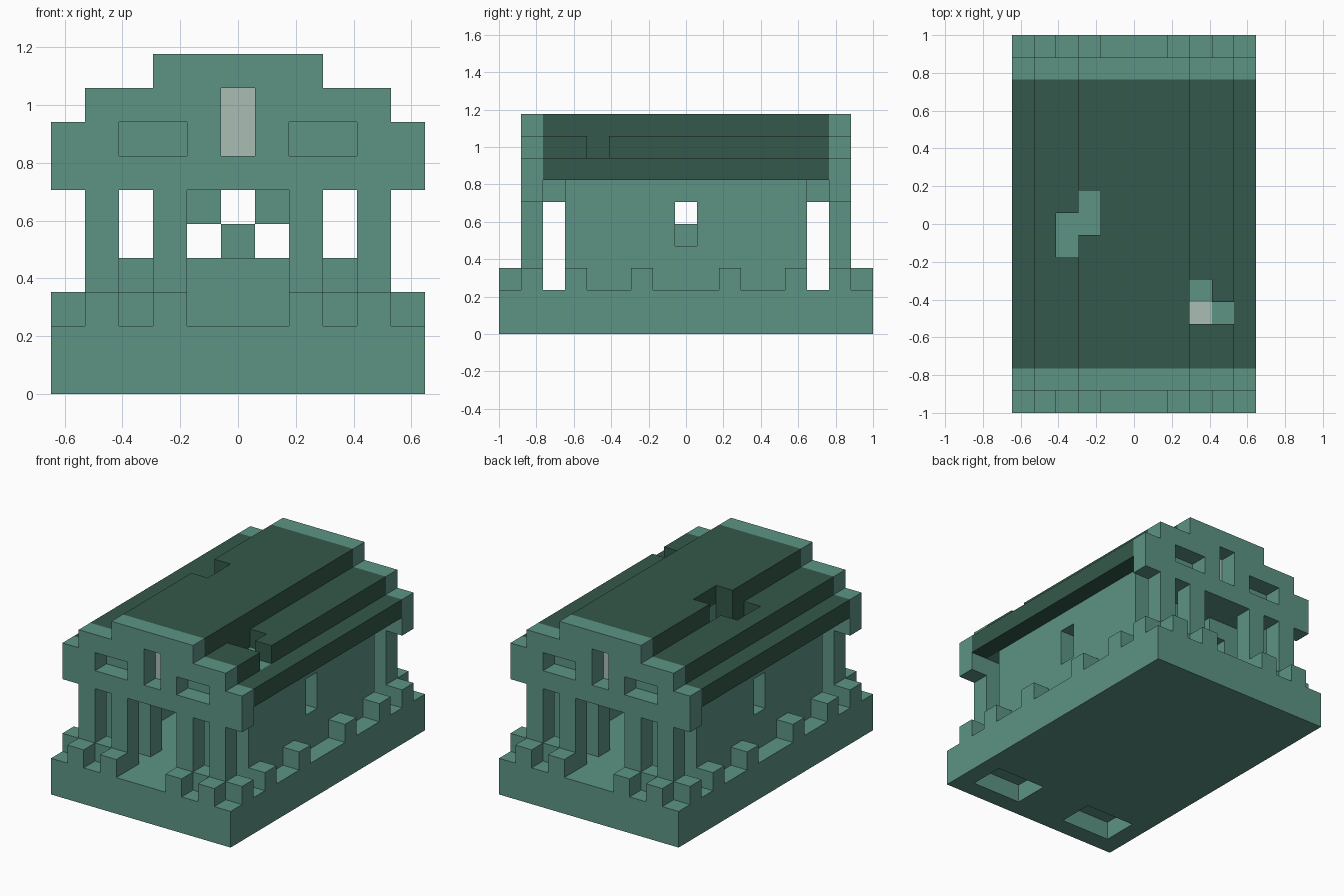
import bpy, bmesh
from mathutils import Vector

if "Cube" in bpy.data.objects:
    bpy.data.objects.remove(bpy.data.objects["Cube"], do_unlink=True)

W, D = 11, 17          # grid size in blocks
U = 2 / D              # block edge
cells = {}             # block position -> part name


def material(name, rgb):
    m = bpy.data.materials.new(name)
    m.use_nodes = True
    m.diffuse_color = (*rgb, 1)
    bsdf = m.node_tree.nodes["Principled BSDF"]
    bsdf.inputs["Base Color"].default_value = (*rgb, 1)
    bsdf.inputs["Roughness"].default_value = 0.9
    return m


def block(part, x, y, z, mirror_x=True, mirror_y=True):
    """Fill inclusive ranges with a part, or carve when part is None."""
    for i in range(x[0], x[1] + 1):
        for j in range(y[0], y[1] + 1):
            for k in range(z[0], z[1] + 1):
                for a in {i, W - 1 - i} if mirror_x else {i}:
                    for b in {j, D - 1 - j} if mirror_y else {j}:
                        if part:
                            cells[a, b, k] = part
                        else:
                            cells.pop((a, b, k), None)


def carve(x, y, z, **kw):
    block(None, x, y, z, **kw)


# Plinth with two pits underneath at the front
block("base", (0, 10), (0, 16), (0, 1))
carve((1, 3), (1, 2), (0, 0), mirror_y=False)

# Low blocks around the rim
for x in (1, 3):
    block("rim_blocks", (x, x), (0, 0), (2, 2))
for x in (0, 2):
    block("rim_blocks", (x, x), (1, 1), (2, 2))
for y in (3, 6):
    block("rim_blocks", (0, 0), (y, y), (2, 2))

# Porch columns
for x in (1, 3):
    block("columns", (x, x), (1, 1), (2, 5))

# Hall walls with side windows, end windows and stepped doorways
block("hall_walls", (1, 9), (3, 3), (2, 5))
block("hall_walls", (1, 1), (3, 13), (2, 5))
carve((1, 1), (8, 8), (4, 5))
carve((2, 2), (3, 3), (4, 5))
carve((4, 6), (3, 3), (2, 4))
carve((5, 5), (3, 3), (5, 5))

# Altar with idol
block("altar", (4, 6), (7, 9), (2, 3))
block("idol", (5, 5), (8, 8), (4, 4))

# Ceiling and attic core
block("ceiling", (1, 9), (3, 13), (6, 6))
block("ceiling", (2, 8), (2, 14), (6, 6))
block("attic", (1, 9), (2, 14), (7, 7))
block("attic", (4, 6), (2, 14), (8, 8))

# Stepped roof
block("roof", (0, 0), (2, 14), (7, 7))
block("roof", (1, 3), (2, 14), (8, 8))
block("roof", (3, 7), (2, 14), (9, 9))

# Stepped gables with recessed panels
block("gables", (0, 10), (1, 1), (6, 7))
block("gables", (1, 9), (1, 1), (8, 8))
block("gables", (3, 7), (1, 1), (9, 9))
carve((2, 3), (1, 1), (7, 7))
carve((5, 5), (1, 1), (7, 8))
block("pale_panels", (5, 5), (2, 2), (7, 8))

# Broken spots in the roof
once = dict(mirror_x=False, mirror_y=False)
carve((2, 2), (7, 8), (8, 8), **once)
carve((3, 3), (8, 9), (8, 9), **once)
carve((8, 8), (4, 5), (8, 8), **once)
carve((9, 9), (4, 4), (8, 8), **once)
block("pale_panels", (8, 8), (4, 4), (7, 7), **once)

stone = material("green stone", (0.109, 0.296, 0.235))
special = {
    "roof": material("dark green roof", (0.034, 0.098, 0.069)),
    "pale_panels": material("pale grey stone", (0.402, 0.509, 0.462)),
}


def build(part):
    """Mesh only the exposed sides of a part's blocks."""
    bm = bmesh.new()
    for cell in [c for c, p in cells.items() if p == part]:
        for axis in range(3):
            for side in (0, 1):
                near = list(cell)
                near[axis] += 2 * side - 1
                if tuple(near) in cells:
                    continue
                o = Vector(cell)
                o[axis] += side
                u, v = Vector((0, 0, 0)), Vector((0, 0, 0))
                u[(axis + 1) % 3] = v[(axis + 2) % 3] = 1
                ring = [o, o + u, o + u + v, o + v]
                if not side:
                    ring.reverse()
                bm.faces.new([bm.verts.new(((p.x - W / 2) * U, (p.y - D / 2) * U, p.z * U))
                              for p in ring])
    bmesh.ops.remove_doubles(bm, verts=bm.verts, dist=U / 100)
    bmesh.ops.dissolve_limit(bm, angle_limit=0.01, verts=bm.verts, edges=bm.edges)
    mesh = bpy.data.meshes.new(part)
    bm.to_mesh(mesh)
    bm.free()
    mesh.materials.append(special.get(part, stone))
    bpy.context.collection.objects.link(bpy.data.objects.new(part, mesh))


for part in sorted(set(cells.values())):
    build(part)
